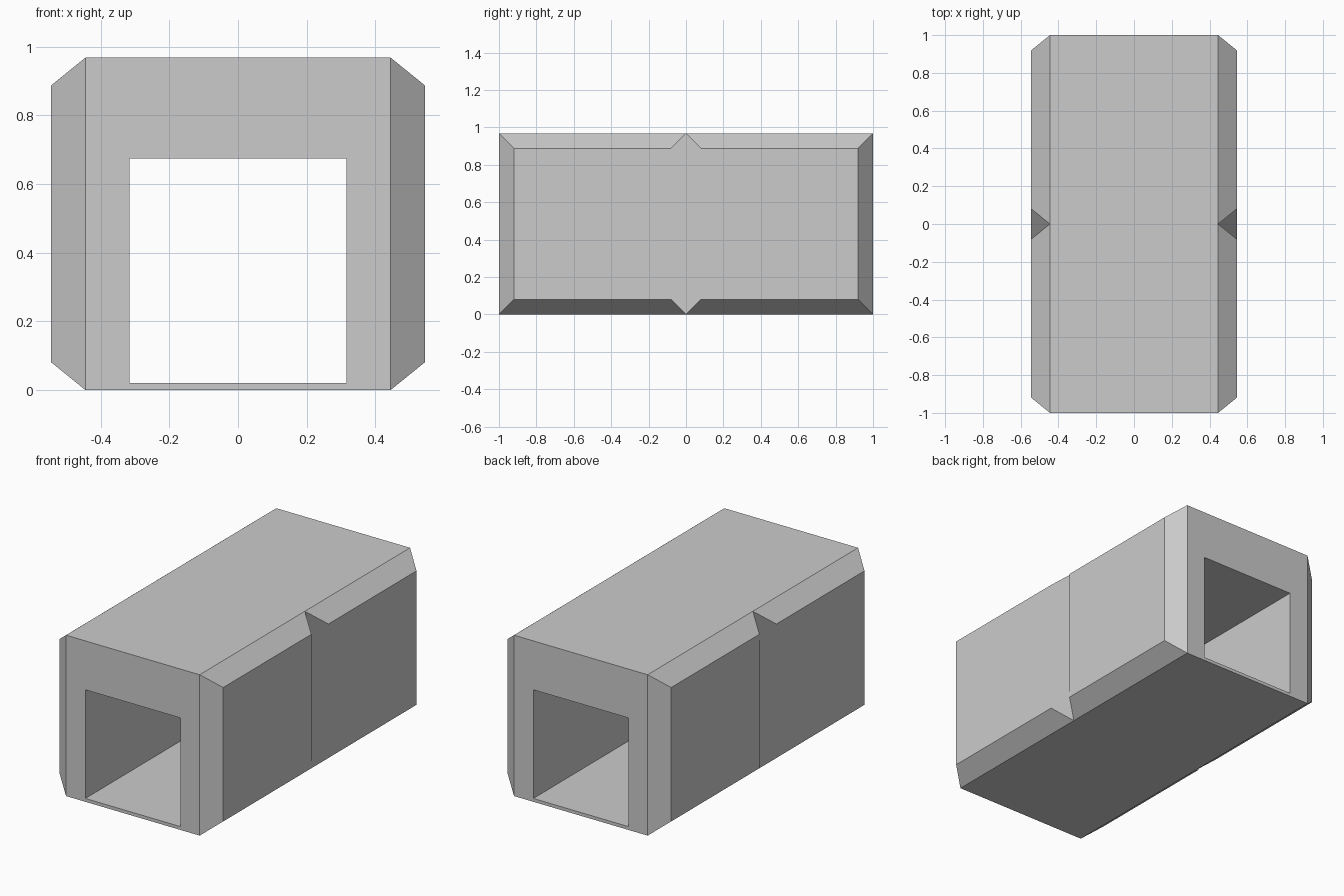
import bpy, bmesh

if "Cube" in bpy.data.objects:
    bpy.data.objects.remove(bpy.data.objects["Cube"])

HALF_W, TOP = 0.445, 0.968          # outer shell
HOLE_W, FLOOR, CEIL = 0.316, 0.02, 0.674
BEVEL, PANEL_X = 0.081, 0.545       # raised side panels


def rect(bm, w, z0, z1, y):
    return [bm.verts.new((x, y, z)) for x, z in ((-w, z0), (w, z0), (w, z1), (-w, z1))]


bm = bmesh.new()
ys = (-1, 0, 1)
outer = [rect(bm, HALF_W, 0, TOP, y) for y in ys]
inner = [rect(bm, HOLE_W, FLOOR, CEIL, y) for y in ys]
panels = []
for i in range(4):
    j = (i + 1) % 4
    # Outer shell and tunnel lining, two segments long
    for s in range(2):
        f = bm.faces.new((outer[s][i], outer[s][j], outer[s + 1][j], outer[s + 1][i]))
        if i in (1, 3):
            panels.append(f)
        bm.faces.new((inner[s][j], inner[s][i], inner[s + 1][i], inner[s + 1][j]))
    # End frames around the opening
    for e in (0, 2):
        bm.faces.new((outer[e][i], outer[e][j], inner[e][j], inner[e][i]))
bmesh.ops.recalc_face_normals(bm, faces=bm.faces[:])

# Raised bevelled panels on both sides
bmesh.ops.inset_individual(bm, faces=panels, thickness=BEVEL, depth=0, use_even_offset=True)
for f in panels:
    for v in f.verts:
        v.co.x = PANEL_X if v.co.x > 0 else -PANEL_X

# Merge the flat segment seams
bmesh.ops.dissolve_limit(bm, angle_limit=0.01, verts=bm.verts[:], edges=[
    e for e in bm.edges if len(e.link_faces) == 2 and
    all(abs(v.co.y) < 0.001 for v in e.verts)])
bmesh.ops.recalc_face_normals(bm, faces=bm.faces[:])

me = bpy.data.meshes.new("tunnel_block")
bm.to_mesh(me)
bm.free()
bpy.context.collection.objects.link(bpy.data.objects.new("tunnel_block", me))
